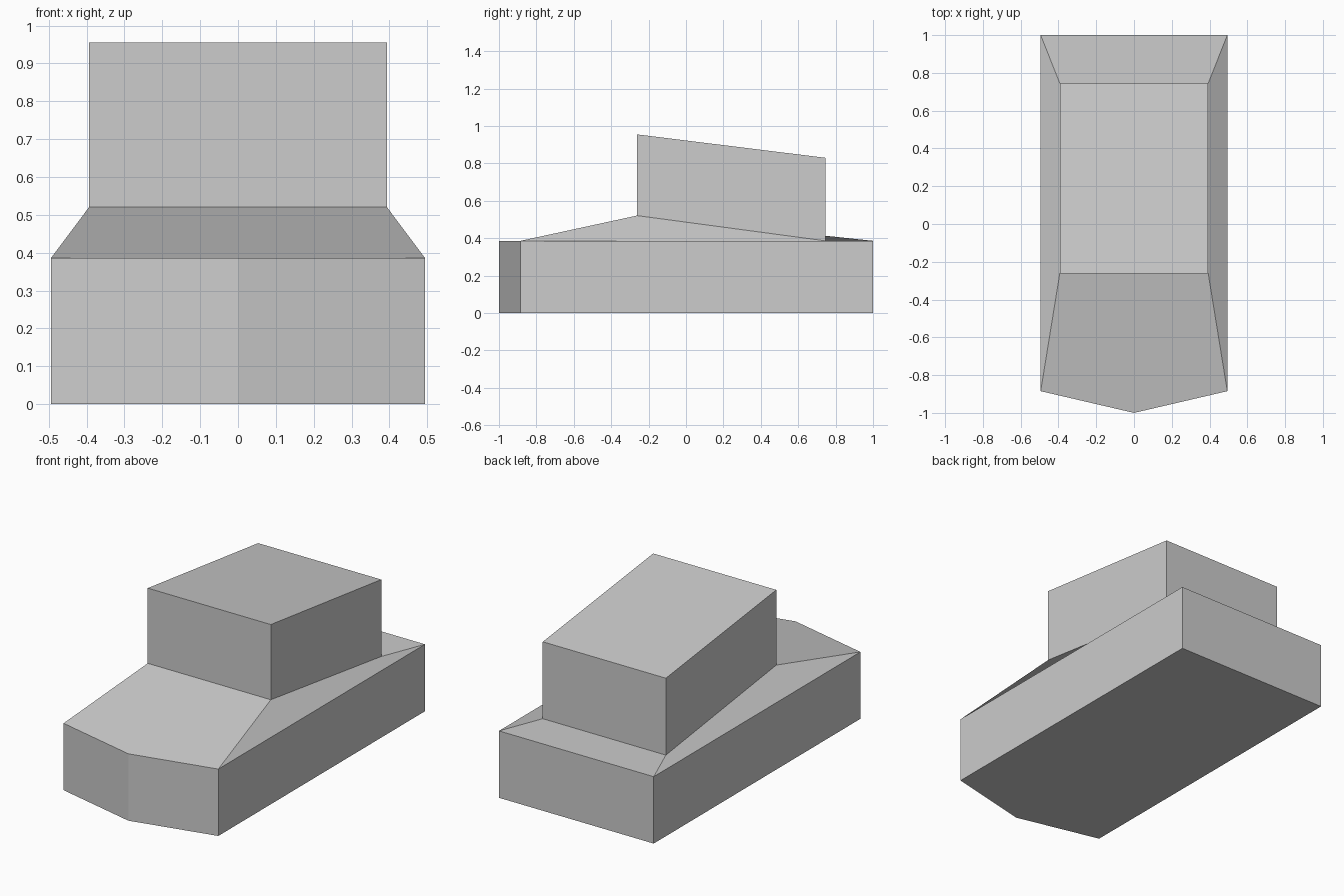
import bpy

cube = bpy.data.objects.get("Cube")
if cube:
    bpy.data.objects.remove(cube, do_unlink=True)

GREY = (0.604, 0.604, 0.604, 1.0)
grey = bpy.data.materials.new("light grey")
grey.use_nodes = True
grey.diffuse_color = GREY
grey.node_tree.nodes["Principled BSDF"].inputs["Base Color"].default_value = GREY


def build(name, verts, faces):
    mesh = bpy.data.meshes.new(name)
    mesh.from_pydata(verts, [], faces)
    mesh.materials.append(grey)
    mesh.update()
    obj = bpy.data.objects.new(name, mesh)
    bpy.context.collection.objects.link(obj)
    return obj


def ring_walls(a, b, n):
    """Quads joining the vertex ring starting at a to the one starting at b."""
    return [(a + i, a + (i + 1) % n, b + (i + 1) % n, b + i) for i in range(n)]


# Plan outlines, counter-clockwise from above
HULL_W, HULL_TOP = 0.494, 0.386
CABIN_W, CABIN_FRONT, CABIN_BACK = 0.393, -0.262, 0.745
outline = [(0, -1), (HULL_W, -0.885), (HULL_W, 1), (-HULL_W, 1), (-HULL_W, -0.885)]
cabin_plan = [(CABIN_W, CABIN_FRONT), (CABIN_W, CABIN_BACK),
              (-CABIN_W, CABIN_BACK), (-CABIN_W, CABIN_FRONT)]


def cabin_ring(front_z, back_z):
    return [(x, y, front_z if y < 0 else back_z) for x, y in cabin_plan]


# Hull with pointed bow: floor and walls
hull = [(x, y, z) for z in (0, HULL_TOP) for x, y in outline]
build("hull", hull, [(4, 3, 2, 1, 0)] + ring_walls(0, 5, 5))

# Deck: sloping foredeck, side strips and flat stern around the cabin
foot = cabin_ring(0.521, HULL_TOP)
deck_edge = [(x, y, HULL_TOP) for x, y in outline]
strips = [(i, i + 1, i + 5, i + 4) for i in range(1, 4)]
build("deck", deck_edge + foot, [(0, 1, 5, 8, 4)] + strips)

# Cabin with a roof falling towards the stern
build("cabin", foot + cabin_ring(0.955, 0.83), ring_walls(0, 4, 4) + [(4, 5, 6, 7)])
